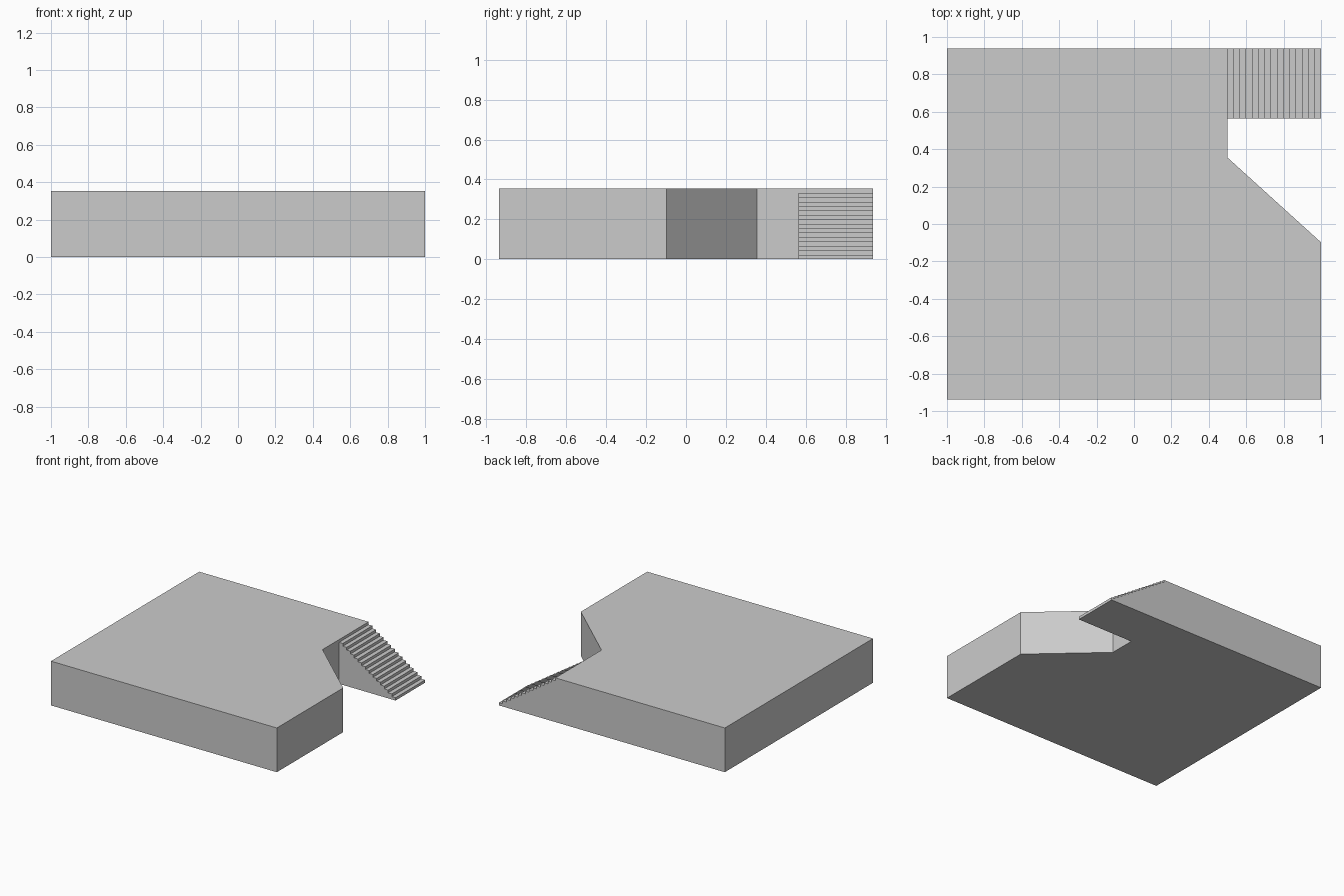
import bpy
import bmesh
from mathutils import Vector

if "Cube" in bpy.data.objects:
    bpy.data.objects.remove(bpy.data.objects["Cube"])

HEIGHT = 0.354
HALF_Y = 0.9375
STEPS = 15


def extruded(name, points, direction):
    """Closed outline swept along a direction into a solid."""
    bm = bmesh.new()
    face = bm.faces.new([bm.verts.new(p) for p in points])
    result = bmesh.ops.extrude_face_region(bm, geom=[face])
    moved = [v for v in result["geom"] if isinstance(v, bmesh.types.BMVert)]
    bmesh.ops.translate(bm, verts=moved, vec=Vector(direction))
    bmesh.ops.recalc_face_normals(bm, faces=bm.faces)
    mesh = bpy.data.meshes.new(name)
    bm.to_mesh(mesh)
    bm.free()
    obj = bpy.data.objects.new(name, mesh)
    bpy.context.collection.objects.link(obj)
    return obj


# Platform with a notched, slanted corner
outline = [(-1, -HALF_Y), (1, -HALF_Y), (1, -0.098), (0.5, 0.355),
           (0.5, HALF_Y), (-1, HALF_Y)]
extruded("platform", [(x, y, 0) for x, y in outline], (0, 0, HEIGHT))

# Solid staircase: one more riser than treads, the last one being the platform
tread = 0.5 / STEPS
riser = HEIGHT / (STEPS + 1)
profile = [(0.5, 0), (1, 0)]
for i in range(STEPS):
    profile.append((1 - i * tread, (i + 1) * riser))
    profile.append((1 - (i + 1) * tread, (i + 1) * riser))
extruded("staircase", [(x, 0.5645, z) for x, z in profile],
         (0, HALF_Y - 0.5645, 0))
